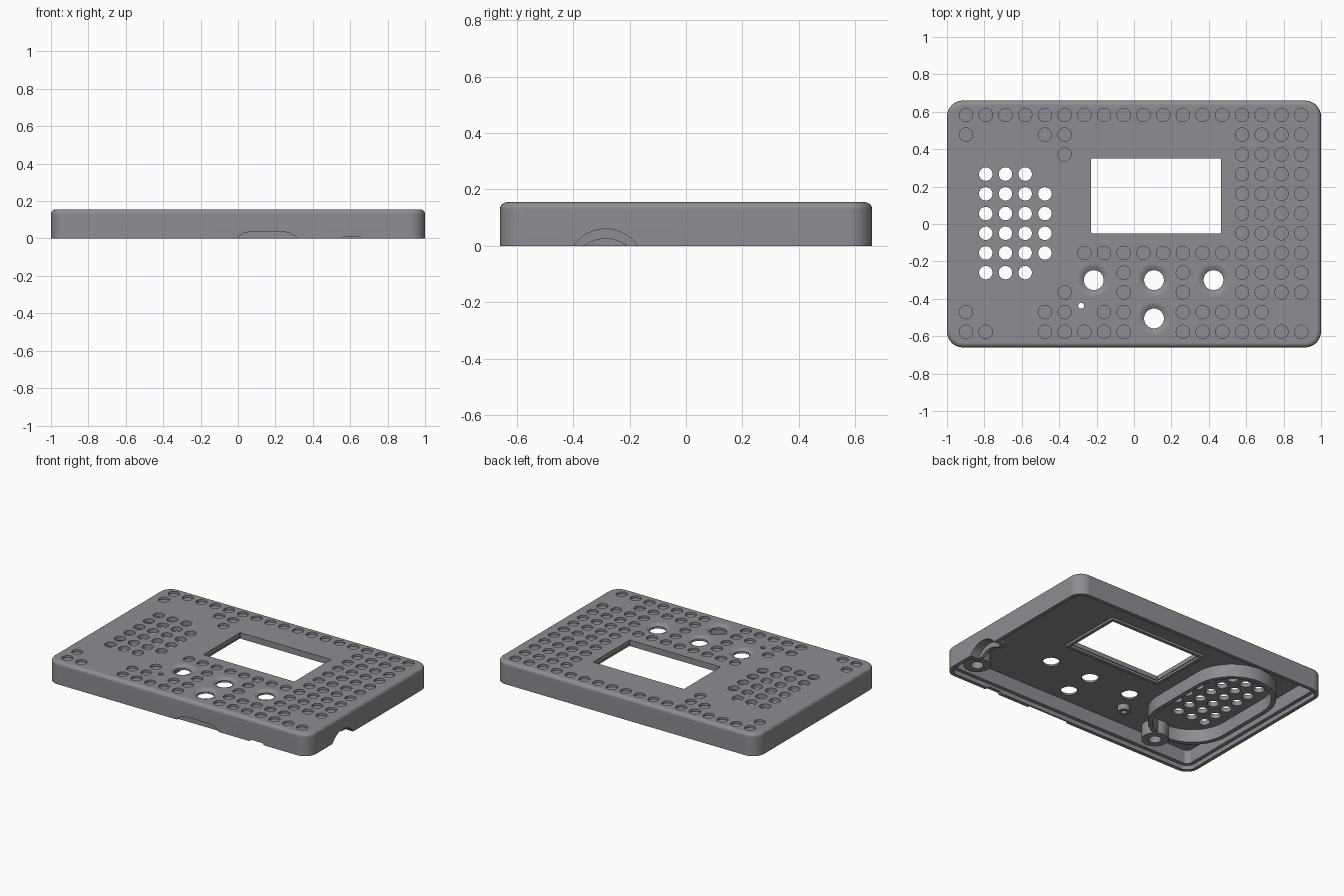
import bpy, bmesh, math
from mathutils import Vector

if "Cube" in bpy.data.objects:
    bpy.data.objects.remove(bpy.data.objects["Cube"])

# The single plastic colour
GREY = (0.26, 0.27, 0.29, 1)
plastic = bpy.data.materials.new("slate grey plastic")
plastic.use_nodes = True
plastic.diffuse_color = GREY
plastic.node_tree.nodes["Principled BSDF"].inputs["Base Color"].default_value = GREY

TOP, CEILING = 0.155, 0.125
PITCH = 0.1054


def outline(hx, hy, r, seg):
    """Rounded rectangle; becomes a circle or stadium when r fills it."""
    pts = []
    for q, (sx, sy) in enumerate([(1, 1), (-1, 1), (-1, -1), (1, -1)]):
        for k in range(seg + 1):
            a = math.pi / 2 * (q + k / seg)
            p = Vector((sx * (hx - r) + r * math.cos(a), sy * (hy - r) + r * math.sin(a)))
            if not pts or (p - pts[-1]).length > 1e-5:
                pts.append(p)
    if (pts[0] - pts[-1]).length < 1e-5:
        pts.pop()
    return pts


def loft(bm, centre, size, rings, seg=6, tube=False):
    """Join outlines given as (inset, z); cap the ends, or close into a tube."""
    hx, hy, r = size
    loops = []
    for inset, z in rings:
        pts = outline(hx - inset, hy - inset, max(r - inset, 0.004), seg)
        loops.append([bm.verts.new((centre[0] + p.x, centre[1] + p.y, z)) for p in pts])
    n = len(loops[0])
    pairs = list(zip(loops, loops[1:])) + ([(loops[-1], loops[0])] if tube else [])
    for a, b in pairs:
        for i in range(n):
            j = (i + 1) % n
            bm.faces.new((a[i], a[j], b[j], b[i]))
    if not tube:
        bm.faces.new(loops[0])
        bm.faces.new(loops[-1])


def disc(bm, x, y, r, z0, z1):
    loft(bm, (x, y), (r, r, r), [(0, z0), (0, z1)])


def prism(bm, profile, axis, a, b):
    """Extrude a (side, z) profile along x or y."""
    def place(s, z, t):
        return (t, s, z) if axis == "x" else (s, t, z)
    ends = [[bm.verts.new(place(s, z, t)) for s, z in profile] for t in (a, b)]
    n = len(profile)
    for i in range(n):
        j = (i + 1) % n
        bm.faces.new((ends[0][i], ends[0][j], ends[1][j], ends[1][i]))
    for e in ends:
        bm.faces.new(e)


def arch(mid, half, height, drop=0.0):
    """Circular arc standing on z = 0, with an optional skirt below."""
    r = (half ** 2 + height ** 2) / (2 * height)
    a = math.asin(half / r)
    pts = [(mid + r * math.sin(a * t / 10), height - r + r * math.cos(a * t / 10))
           for t in range(-10, 11)]
    return pts + ([(mid + half, -drop), (mid - half, -drop)] if drop else [])


def finish(bm, name):
    bmesh.ops.recalc_face_normals(bm, faces=bm.faces)
    me = bpy.data.meshes.new(name)
    bm.to_mesh(me)
    bm.free()
    me.materials.append(plastic)
    ob = bpy.data.objects.new(name, me)
    bpy.context.collection.objects.link(ob)
    return ob


def activate(ob):
    bpy.ops.object.select_all(action="DESELECT")
    ob.select_set(True)
    bpy.context.view_layer.objects.active = ob


def cut(ob, cutter):
    mod = ob.modifiers.new("cut", "BOOLEAN")
    mod.operation, mod.solver, mod.object = "DIFFERENCE", "EXACT", cutter
    activate(ob)
    bpy.ops.object.modifier_apply(modifier=mod.name)


def tube_part(name, centre, size, wall, z0, z1=CEILING + 0.01, seg=8):
    bm = bmesh.new()
    loft(bm, centre, size, [(0, z0), (0, z1), (wall, z1), (wall, z0)], seg, True)
    return finish(bm, name)


# Shell: ceiling, inner wall, stepped rim, outer wall, rounded top edge
bm = bmesh.new()
F = 0.025
fillet = [(F - F * math.cos(a), TOP - F + F * math.sin(a))
          for a in (math.pi / 12 * k for k in range(7))]
loft(bm, (0, 0), (1, 0.66, 0.085),
     [(0.05, CEILING), (0.05, 0.03), (F, 0.03), (F, 0), (0, 0)] + fillet, seg=8)
shell = finish(bm, "case_shell")

# Face pattern: o = shallow dimple, # = sound hole
PATTERN = [
    "oooooooooooooooooo",
    "o...oo........oooo",
    ".....o........oooo",
    ".###..........oooo",
    ".####.........oooo",
    ".####.........oooo",
    ".####.........oooo",
    ".####.oooooooooooo",
    ".###....o..o..oooo",
    ".....o..o..o..oooo",
    "o...oo.oo..ooooo..",
    "oo..ooooo..ooooooo",
]
bm = bmesh.new()
for row, line in enumerate(PATTERN):
    for col, ch in enumerate(line):
        if ch != ".":
            depth = TOP - 0.015 if ch == "o" else 0.1
            disc(bm, -0.898 + PITCH * col, 0.583 - PITCH * row, 0.036, depth, 0.2)

# Button holes with dished surrounds
for x, y in [(-0.215, -0.3), (0.107, -0.3), (0.425, -0.3), (0.107, -0.505)]:
    loft(bm, (x, y), (0.09, 0.09, 0.09),
         [(0.037, 0.1), (0.037, 0.138), (0.02, 0.147), (0, TOP), (0, 0.2)], seg=8)

# Screen window and pinhole
SCREEN = (0.118, 0.15)
loft(bm, SCREEN, (0.347, 0.2, 0.004), [(0, 0.1), (0, 0.2)], seg=1)
PIN = (-0.283, -0.437)
disc(bm, *PIN, 0.016, 0.1, 0.2)

# Front edge recess and small notch
prism(bm, [(-0.01, -0.01), (0, 0.01), (0.03, 0.028), (0.07, 0.037), (0.24, 0.037),
           (0.28, 0.028), (0.31, 0.01), (0.32, -0.01)], "y", -0.7, -0.647)
prism(bm, [(0.54, -0.01), (0.56, 0.012), (0.65, 0.012), (0.67, -0.01)], "y", -0.7, -0.58)
face_cutter = finish(bm, "face_cutter")

# Cable opening: wide pocket, then a narrower way through
CABLE_Y = -0.285
bm = bmesh.new()
prism(bm, arch(CABLE_Y, 0.113, 0.06, 0.02), "x", 0.94, 1.1)
pocket_cutter = finish(bm, "pocket_cutter")
bm = bmesh.new()
prism(bm, arch(CABLE_Y, 0.075, 0.025, 0.02), "x", 0.8, 1.1)
cable_cutter = finish(bm, "cable_cutter")

bm = bmesh.new()
prism(bm, arch(CABLE_Y, 0.14, 0.085), "x", 0.915, 0.98)
cable_collar = finish(bm, "cable_collar")

cut(shell, face_cutter)
for ob in (shell, cable_collar):
    cut(ob, pocket_cutter)
    cut(ob, cable_cutter)
for ob in (face_cutter, pocket_cutter, cable_cutter):
    bpy.data.objects.remove(ob)

# Inner parts: speaker wall, screen rim, screw bosses, pinhole guide
parts = [
    shell, cable_collar,
    tube_part("speaker_wall", (-0.637, 0), (0.28, 0.47, 0.28), 0.03, 0.035, seg=12),
    tube_part("screen_rim", SCREEN, (0.375, 0.228, 0.004), 0.022, 0.11, seg=1),
    tube_part("screw_boss_left", (0.87, -0.49), (0.085, 0.085, 0.085), 0.045, 0.02),
    tube_part("screw_boss_right", (-0.59, -0.5), (0.085, 0.085, 0.085), 0.045, 0.03),
    tube_part("pinhole_guide", PIN, (0.04, 0.04, 0.04), 0.024, 0.085),
]

for ob in parts:
    activate(ob)
    bpy.ops.object.shade_smooth_by_angle(angle=math.radians(32))
    mod = ob.modifiers.new("even shading", "WEIGHTED_NORMAL")
    mod.keep_sharp = True
